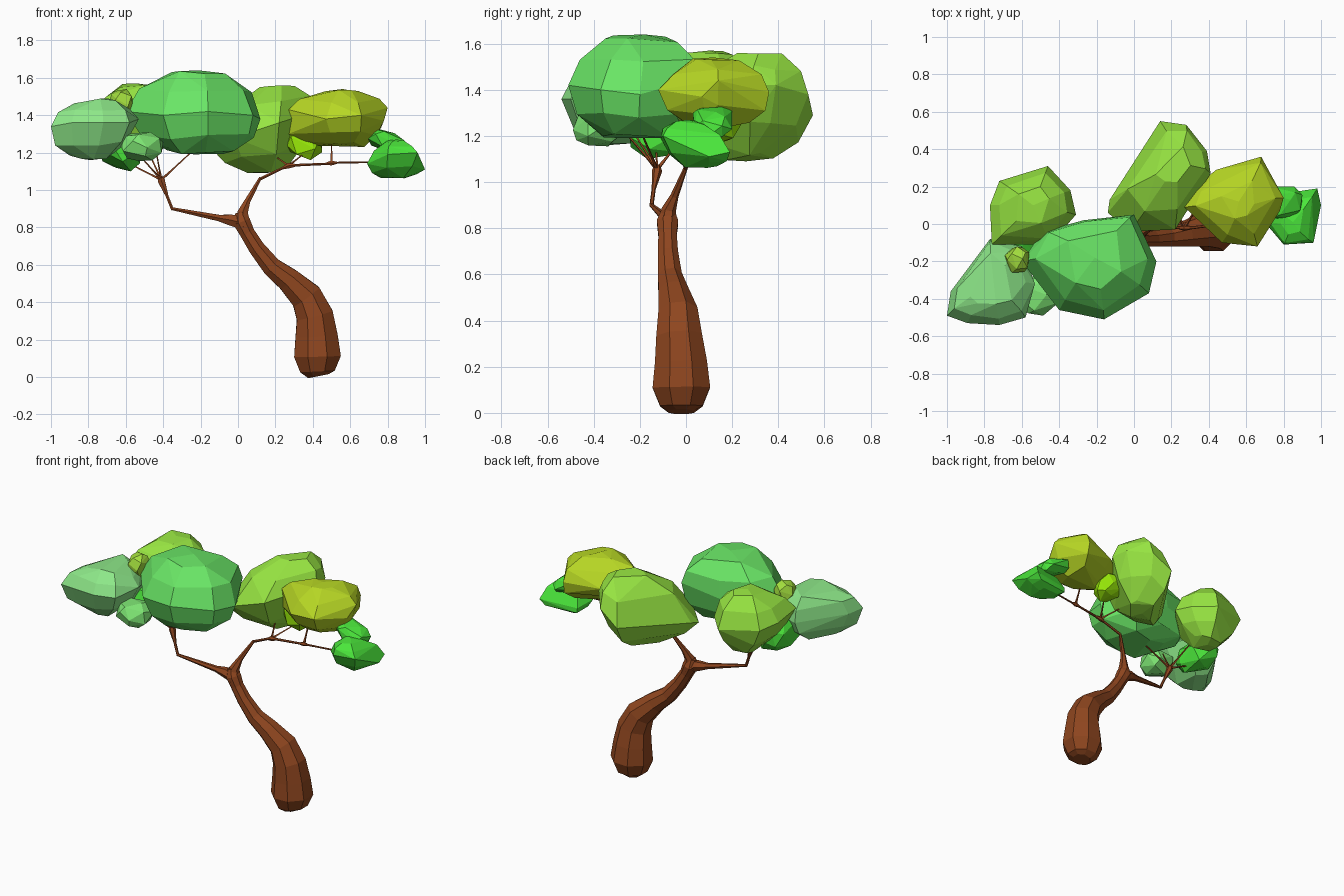
import bpy, bmesh, math, random
from mathutils import Vector

cube = bpy.data.objects.get("Cube")
if cube:
    bpy.data.objects.remove(cube, do_unlink=True)


def material(name, rgb):
    """Flat material from an 8-bit display colour, converted to linear."""
    linear = [((c / 255 + 0.055) / 1.055) ** 2.4 for c in rgb]
    mat = bpy.data.materials.new(name)
    mat.use_nodes = True
    mat.diffuse_color = (*linear, 1)
    bsdf = next(n for n in mat.node_tree.nodes if n.type == "BSDF_PRINCIPLED")
    bsdf.inputs["Base Color"].default_value = (*linear, 1)
    return mat


bark = material("bark brown", (143, 70, 31))
leaf = material("leaf green", (106, 230, 102))
pale = material("pale green", (143, 234, 138))
fresh = material("fresh green", (126, 230, 116))
lime = material("lime green", (152, 230, 66))
moss = material("moss yellow green", (164, 224, 62))
olive = material("olive yellow", (182, 214, 36))
vivid = material("vivid green", (76, 234, 60))
acid = material("acid yellow green", (150, 230, 8))


def finish(bm, name, mat):
    bmesh.ops.recalc_face_normals(bm, faces=bm.faces)
    mesh = bpy.data.meshes.new(name)
    bm.to_mesh(mesh)
    bm.free()
    mesh.materials.append(mat)
    obj = bpy.data.objects.new(name, mesh)
    bpy.context.collection.objects.link(obj)
    return obj


def faceted_hull(name, mat, points):
    """Convex leaf mass with large flat facets."""
    bm = bmesh.new()
    for co in points:
        bm.verts.new(co)
    hull = bmesh.ops.convex_hull(bm, input=bm.verts)
    loose = {v for v in hull["geom_interior"] if isinstance(v, bmesh.types.BMVert)}
    bmesh.ops.delete(bm, geom=list(loose), context="VERTS")
    bmesh.ops.dissolve_limit(bm, angle_limit=math.radians(9), verts=bm.verts, edges=bm.edges)
    return finish(bm, name, mat)


def tube(name, path, sides):
    """Faceted limb through (x, y, z, radius) stations."""
    bm = bmesh.new()
    centres = [Vector(p[:3]) for p in path]
    last = len(path) - 1
    rings = []
    for i, p in enumerate(path):
        along = (centres[min(i + 1, last)] - centres[max(i - 1, 0)]).normalized()
        side = Vector((0, 1, 0)).cross(along).normalized()
        up = along.cross(side)
        ring = []
        for k in range(sides):
            a = math.tau * (k + 0.5) / sides
            ring.append(bm.verts.new(centres[i] + p[3] * (side * math.cos(a) + up * math.sin(a))))
        rings.append(ring)
    for low, high in zip(rings, rings[1:]):
        for k in range(sides):
            n = (k + 1) % sides
            bm.faces.new((low[k], low[n], high[n], high[k]))
    bm.faces.new(rings[0])
    bm.faces.new(rings[-1])
    return finish(bm, name, bark)


def canopy(name, mat, outline, base, crown, seed):
    """Leaf mass around a plan outline; base and crown are (x, y, z, scale)."""
    rng = random.Random(seed)
    points = [Vector(p) for p in outline]
    middle = sum(points, Vector()) / len(outline)
    for x, y, z, scale in (base, crown):
        cap = Vector((x, y, z))
        for p in outline:
            rim = Vector(p)
            flat = Vector((rim.x - middle.x, rim.y - middle.y, 0))
            end = cap + flat * scale * rng.uniform(0.75, 1.15)
            end.z += (rim.z - end.z) * rng.uniform(0, 0.18)
            # Rounded shoulder between the rim and the cap
            shoulder = rim.lerp(end, 0.5) + flat * rng.uniform(0.06, 0.13)
            shoulder.z += (z - rim.z) * rng.uniform(0, 0.14)
            points += [end, shoulder]
    points += [Vector(base[:3]), Vector(crown[:3])]
    return faceted_hull(name, mat, points)


def tuft(name, mat, xs, ys, zs, lean=(0, 0, 0), count=20, seed=1):
    """Small leaf mass filling a box; lean skews it in xy, xz and yz."""
    rng = random.Random(seed)
    xy, xz, yz = lean
    d = math.sqrt(1 - xy * xy)
    e = (yz - xy * xz) / d
    f = math.sqrt(max(0.05, 1 - xz * xz - e * e))
    pts = []
    for i in range(count):
        h = 1 - 2 * (i + 0.5) / count
        a = i * math.pi * (3 - math.sqrt(5)) + rng.uniform(-0.3, 0.3)
        r = math.sqrt(1 - h * h)
        u = [math.copysign(abs(c) ** 0.8, c) * rng.uniform(0.92, 1.05)
             for c in (r * math.cos(a), r * math.sin(a), h)]
        pts.append((u[0], xy * u[0] + d * u[1], xz * u[0] + e * u[1] + f * u[2]))
    fitted = []
    for axis, (lo, hi) in enumerate((xs, ys, zs)):
        vals = [p[axis] for p in pts]
        a, b = min(vals), max(vals)
        fitted.append([lo + (v - a) / (b - a) * (hi - lo) for v in vals])
    return faceted_hull(name, mat, zip(*fitted))


# Trunk: bulbous foot, S-bend, then flare into the fork
tube("trunk", [
    (0.43, -0.02, 0.005, 0.06), (0.425, -0.02, 0.03, 0.1), (0.425, -0.02, 0.11, 0.135),
    (0.42, -0.022, 0.22, 0.122), (0.41, -0.03, 0.33, 0.107), (0.365, -0.035, 0.43, 0.092),
    (0.27, -0.055, 0.52, 0.07), (0.18, -0.07, 0.59, 0.056), (0.1, -0.078, 0.69, 0.047),
    (0.05, -0.08, 0.77, 0.043), (0.02, -0.08, 0.83, 0.05), (0.01, -0.08, 0.88, 0.028)], 8)

# Main limbs
tube("right_limb", [(0.03, -0.08, 0.8, 0.045), (0.025, -0.075, 0.88, 0.032),
                    (0.05, -0.05, 0.94, 0.018), (0.12, 0, 1.065, 0.009)], 6)
tube("left_limb", [(0.04, -0.08, 0.82, 0.042), (-0.04, -0.085, 0.84, 0.034),
                   (-0.1, -0.095, 0.85, 0.02), (-0.35, -0.15, 0.9, 0.009)], 6)
tube("left_upper_limb", [(-0.35, -0.15, 0.895, 0.009), (-0.38, -0.14, 0.97, 0.009),
                         (-0.41, -0.125, 1.05, 0.022), (-0.415, -0.125, 1.075, 0.012)], 6)
tube("right_upper_limb", [(0.12, 0, 1.06, 0.009), (0.24, -0.02, 1.118, 0.008),
                          (0.27, -0.02, 1.13, 0.017), (0.31, -0.02, 1.133, 0.008),
                          (0.47, 0, 1.14, 0.007), (0.5, 0, 1.145, 0.015),
                          (0.53, 0, 1.146, 0.006), (0.75, 0.03, 1.15, 0.005)], 6)

# Twigs reaching into the leaves
left_knot, right_knot, outer_knot = (-0.41, -0.125, 1.055), (0.27, -0.02, 1.13), (0.5, 0, 1.145)
twigs = [(left_knot, (-0.62, -0.13, 1.16)), (left_knot, (-0.54, -0.25, 1.2)),
         (left_knot, (-0.44, -0.23, 1.22)), (left_knot, (-0.22, -0.2, 1.23)),
         (left_knot, (-0.5, 0.03, 1.25)), (right_knot, (0.36, 0.13, 1.2)),
         (right_knot, (0.2, 0.12, 1.18)), (outer_knot, (0.5, 0.06, 1.28))]
for i, (a, b) in enumerate(twigs):
    tube(f"twig_{i + 1}", [(*a, 0.01), (*Vector(a).lerp(Vector(b), 0.3), 0.006), (*b, 0.004)], 4)

# Large leaf masses
canopy("front_leaves", leaf, [
    (-0.6, -0.2, 1.42), (-0.4, -0.46, 1.4), (-0.16, -0.51, 1.42), (0.08, -0.37, 1.4),
    (0.12, -0.2, 1.38), (0, 0.05, 1.45), (-0.27, 0.02, 1.4), (-0.49, -0.04, 1.4)],
    (-0.2, -0.22, 1.19, 0.55), (-0.21, -0.18, 1.64, 0.5), 3)
canopy("left_leaves", pale, [
    (-1, -0.49, 1.34), (-0.98, -0.36, 1.34), (-0.77, -0.08, 1.33), (-0.6, -0.12, 1.34),
    (-0.53, -0.32, 1.38), (-0.58, -0.5, 1.36), (-0.72, -0.54, 1.36), (-0.89, -0.53, 1.36)],
    (-0.79, -0.34, 1.16, 0.45), (-0.76, -0.33, 1.49, 0.55), 5)
canopy("back_left_leaves", lime, [
    (-0.77, 0.1, 1.4), (-0.72, 0.23, 1.38), (-0.46, 0.31, 1.35), (-0.34, 0.18, 1.36),
    (-0.31, 0.05, 1.38), (-0.45, -0.11, 1.38), (-0.76, -0.11, 1.42)],
    (-0.52, 0.13, 1.16, 0.4), (-0.54, 0.1, 1.57, 0.45), 7)
canopy("back_leaves", lime, [
    (0.14, 0.55, 1.29), (0.28, 0.53, 1.38), (0.39, 0.39, 1.42), (0.41, 0.27, 1.42),
    (0.22, -0.03, 1.36), (-0.02, -0.04, 1.28), (-0.14, 0.06, 1.22), (-0.13, 0.13, 1.24)],
    (0.15, 0.26, 1.09, 0.4), (0.21, 0.3, 1.56, 0.35), 9)
canopy("right_leaves", olive, [
    (0.27, 0.09, 1.43), (0.27, 0.1, 1.3), (0.3, 0.18, 1.38), (0.44, 0.29, 1.38),
    (0.68, 0.36, 1.39), (0.8, 0.14, 1.44), (0.78, 0.07, 1.37), (0.66, -0.12, 1.4),
    (0.47, -0.1, 1.38)],
    (0.55, 0.12, 1.23, 0.55), (0.56, 0.12, 1.54, 0.4), 11)
canopy("far_right_leaves", vivid, [
    (0.98, 0.19, 1.13), (1, 0.1, 1.11), (0.96, -0.1, 1.2), (0.8, -0.11, 1.19),
    (0.69, 0.02, 1.14), (0.72, 0.15, 1.12)],
    (0.83, 0.07, 1.06, 0.5), (0.85, 0.01, 1.27, 0.4), 13)

# Small leaf tufts
tuft("left_low_tuft", vivid, (-0.75, -0.52), (-0.25, 0.03), (1.1, 1.35), (0, -0.3, 0), 20, 15)
tuft("left_front_tuft", fresh, (-0.63, -0.4), (-0.49, -0.27), (1.155, 1.31), seed=17)
tuft("left_top_tuft", moss, (-0.69, -0.56), (-0.26, -0.12), (1.38, 1.54), seed=19)
tuft("right_low_tuft", acid, (0.26, 0.45), (0.08, 0.24), (1.16, 1.35), (0, -0.2, 0.2), seed=21)
tuft("far_right_tuft", vivid, (0.69, 0.9), (0.03, 0.2), (1.19, 1.33), (0, -0.5, 0), seed=23)
